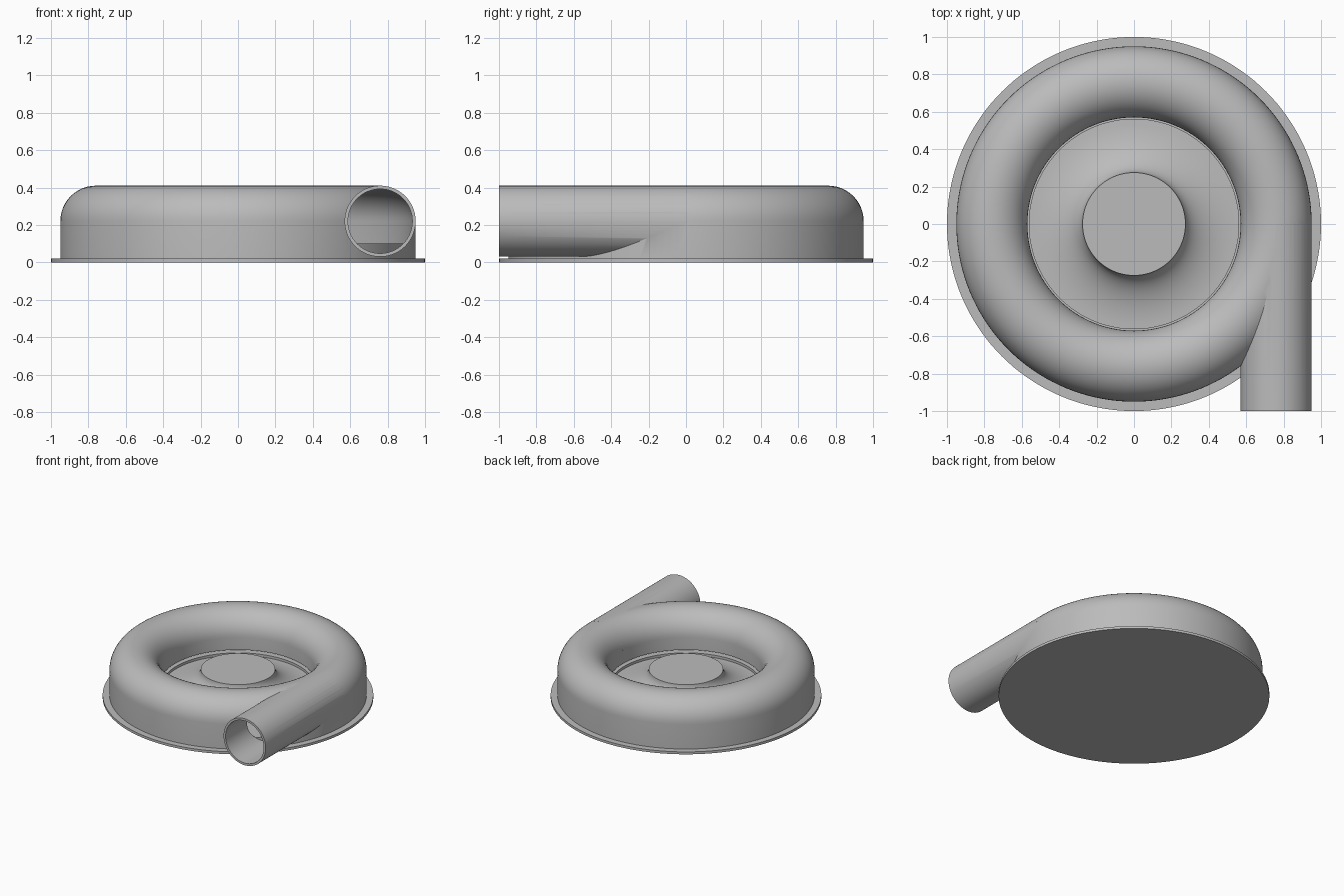
import bpy
import bmesh
import math
from mathutils import Matrix

cube = bpy.data.objects.get("Cube")
if cube:
    bpy.data.objects.remove(cube, do_unlink=True)

grey = bpy.data.materials.new("light grey")
grey.use_nodes = True
colour = (0.5, 0.5, 0.5, 1)
grey.diffuse_color = colour
grey.node_tree.nodes["Principled BSDF"].inputs["Base Color"].default_value = colour

RING, TUBE, MID_Z = 0.76, 0.19, 0.22   # scroll radius, tube radius, tube height
WALL = 0.017


def finish(name, bm):
    bmesh.ops.recalc_face_normals(bm, faces=bm.faces)
    mesh = bpy.data.meshes.new(name)
    bm.to_mesh(mesh)
    bm.free()
    mesh.materials.append(grey)
    obj = bpy.data.objects.new(name, mesh)
    bpy.context.collection.objects.link(obj)
    return obj


def lathe(name, profile, closed=False, steps=144):
    """Revolve (radius, height) points about the z axis."""
    bm = bmesh.new()
    verts = [bm.verts.new((r, 0, z)) for r, z in profile]
    pairs = list(zip(verts, verts[1:]))
    if closed:
        pairs.append((verts[-1], verts[0]))
    edges = [bm.edges.new(p) for p in pairs]
    bmesh.ops.spin(bm, geom=verts + edges, cent=(0, 0, 0), axis=(0, 0, 1),
                   angle=2 * math.pi, steps=steps)
    bmesh.ops.remove_doubles(bm, verts=bm.verts, dist=1e-5)
    return finish(name, bm)


def pipe(name, radius, y0, y1):
    bm = bmesh.new()
    place = (Matrix.Translation((RING, (y0 + y1) / 2, MID_Z))
             @ Matrix.Rotation(math.pi / 2, 4, "X"))
    bmesh.ops.create_cone(bm, cap_ends=True, segments=72, radius1=radius,
                          radius2=radius, depth=y1 - y0, matrix=place)
    return finish(name, bm)


def arch(radius, low_in, low_out, steps=24):
    """Half-round tube section with straight legs."""
    arc = [(RING - radius * math.cos(math.pi * i / steps),
            MID_Z + radius * math.sin(math.pi * i / steps)) for i in range(steps + 1)]
    return [(RING - radius, low_in)] + arc + [(RING + radius, low_out)]


def boolean(target, other, operation):
    mod = target.modifiers.new(operation.lower(), "BOOLEAN")
    mod.operation = operation
    mod.solver = "EXACT"
    mod.object = other
    bpy.context.view_layer.objects.active = target
    bpy.ops.object.modifier_apply(modifier=mod.name)
    bpy.data.objects.remove(other, do_unlink=True)


# Scroll housing: revolved shell joined to the straight outlet, then hollowed
LIP, FLANGE = 0.12, 0.02
shell = arch(TUBE, LIP, FLANGE) + arch(TUBE - WALL, LIP, FLANGE)[::-1]
housing = lathe("scroll_housing", shell, closed=True)
boolean(housing, pipe("outlet_solid", TUBE, -1, 0), "UNION")
boolean(housing, lathe("scroll_cutter", arch(TUBE - WALL, 0, 0), closed=True), "DIFFERENCE")
boolean(housing, pipe("outlet_cutter", TUBE - WALL - 0.001, -1.1, 0), "DIFFERENCE")

# Flange under the housing
flange = lathe("base_flange", [(0, 0), (1, 0), (1, FLANGE), (0, FLANGE)])

# Raised floor inside the scroll
floor = lathe("scroll_floor", [(0.56, FLANGE), (0.56, 0.1), (0.93, 0.1), (0.93, FLANGE)])

# Central hub with a flat top and a concave flare
HUB_R, HUB_Z, RIM_R, RIM_Z = 0.275, 0.23, 0.56, 0.08
flare = [(RIM_R - (RIM_R - HUB_R) * math.cos(math.pi / 2 * i / 16),
          HUB_Z - (HUB_Z - RIM_Z) * math.sin(math.pi / 2 * i / 16)) for i in range(17)]
hub = lathe("impeller_hub", [(0, HUB_Z)] + flare + [(RIM_R, FLANGE)])

# Smooth shading with crisp edges
for obj in (housing, flange, floor, hub):
    bpy.ops.object.select_all(action="DESELECT")
    obj.select_set(True)
    bpy.context.view_layer.objects.active = obj
    bpy.ops.object.shade_smooth_by_angle(angle=math.radians(30))
